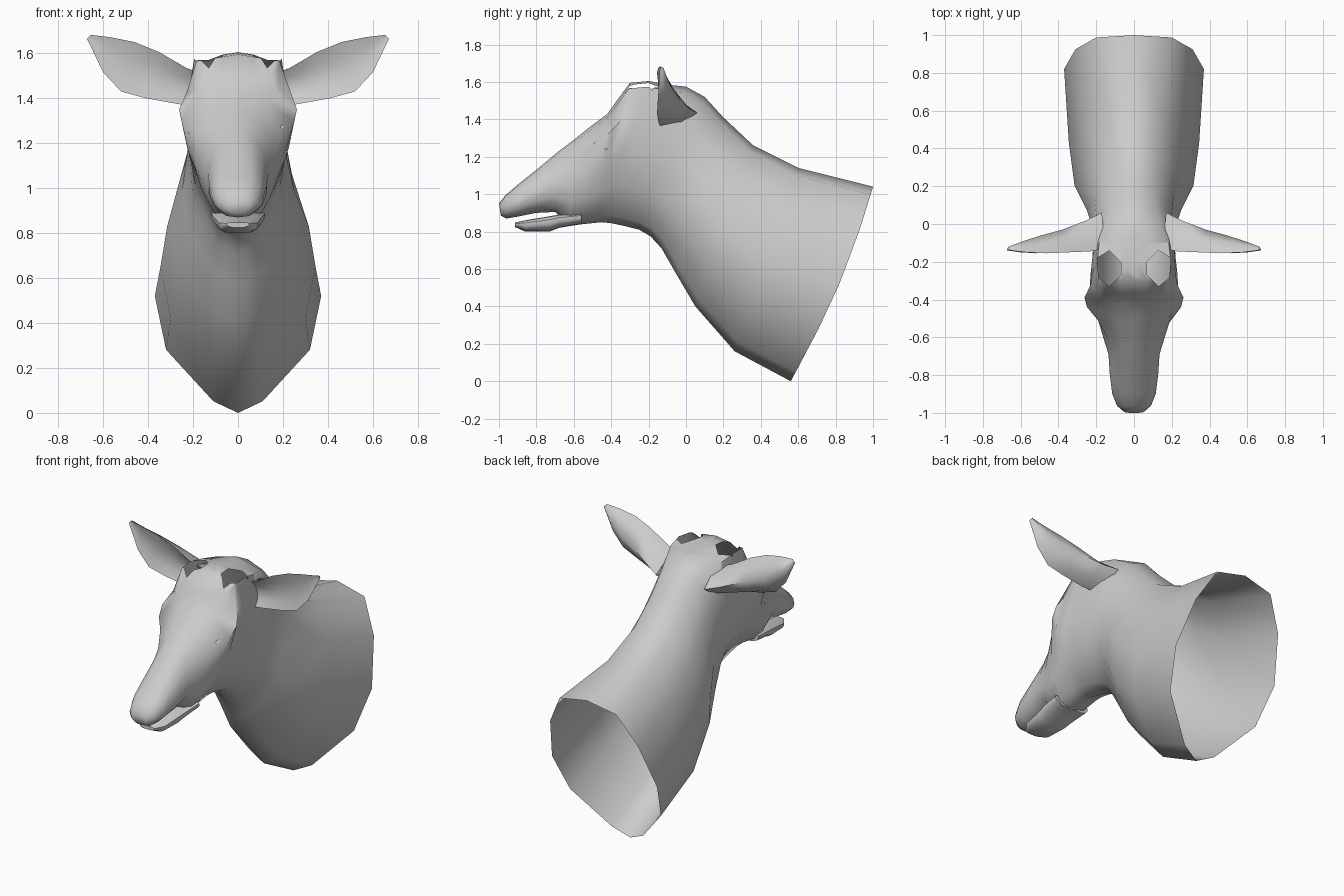
import bpy, bmesh, math
from mathutils import Vector

grey = bpy.data.materials.new("plain_grey")
grey.diffuse_color = (0.6, 0.6, 0.6, 1)


def finish(name, bm, angle=50):
    """Turn a bmesh into a smooth shaded object with one colour."""
    bmesh.ops.recalc_face_normals(bm, faces=bm.faces)
    me = bpy.data.meshes.new(name)
    bm.to_mesh(me)
    bm.free()
    me.materials.append(grey)
    for p in me.polygons:
        p.use_smooth = True
    me.set_sharp_from_angle(angle=math.radians(angle))
    ob = bpy.data.objects.new(name, me)
    bpy.context.collection.objects.link(ob)
    return ob


def loft(rings, cap_start=False, cap_end=True):
    """Skin a list of closed rings with the same point count."""
    bm = bmesh.new()
    vs = [[bm.verts.new(p) for p in r] for r in rings]
    n = len(vs[0])
    for a, b in zip(vs, vs[1:]):
        for i in range(n):
            j = (i + 1) % n
            bm.faces.new((a[i], a[j], b[j], b[i]))
    if cap_start:
        bm.faces.new(vs[0])
    if cap_end:
        bm.faces.new(vs[-1])
    return bm


LEVELS = (0.04, 0.23, 0.5, 0.73, 0.95)   # heights of the half widths, from the top


def section(ty, tz, by, bz, *widths, bow=0.0):
    """Symmetric ring from a top point, a bottom point and five half widths."""
    def at(x, f):
        return (x, ty + (by - ty) * f + bow * math.sin(math.pi * f), tz + (bz - tz) * f)
    side = [at(w, f) for w, f in zip(widths, LEVELS)]
    return [at(0, 0)] + side + [at(0, 1)] + [(-x, y, z) for x, y, z in reversed(side)]


# top y, top z, bottom y, bottom z, five half widths
NECK = [
    (1.00, 1.04, 0.56, 0.00, 0.20, 0.31, 0.37, 0.32, 0.11),
    (0.60, 1.14, 0.26, 0.16, 0.14, 0.27, 0.345, 0.30, 0.11),
    (0.36, 1.26, 0.05, 0.40, 0.12, 0.24, 0.315, 0.26, 0.10),
    (0.20, 1.41, -0.05, 0.57, 0.11, 0.21, 0.25, 0.22, 0.09),
    (0.10, 1.52, -0.13, 0.71, 0.11, 0.20, 0.22, 0.20, 0.09),
    (0.00, 1.575, -0.19, 0.775, 0.14, 0.21, 0.215, 0.19, 0.09),
]
HEAD = [
    (-0.10, 1.585, -0.25, 0.81, 0.185, 0.215, 0.22, 0.19, 0.09),
    (-0.20, 1.605, -0.33, 0.83, 0.195, 0.215, 0.23, 0.185, 0.09),
    (-0.30, 1.595, -0.40, 0.845, 0.185, 0.23, 0.235, 0.18, 0.09),
    (-0.37, 1.50, -0.45, 0.85, 0.135, 0.262, 0.225, 0.17, 0.09),
    (-0.42, 1.43, -0.50, 0.845, 0.11, 0.25, 0.205, 0.165, 0.09),
    (-0.50, 1.37, -0.55, 0.84, 0.09, 0.19, 0.185, 0.155, 0.09),
    (-0.60, 1.29, -0.62, 0.83, 0.07, 0.14, 0.16, 0.14, 0.085),
    (-0.68, 1.23, -0.70, 0.905, 0.06, 0.11, 0.135, 0.13, 0.08),
    (-0.80, 1.13, -0.80, 0.90, 0.06, 0.105, 0.128, 0.125, 0.08),
    (-0.90, 1.05, -0.90, 0.88, 0.06, 0.10, 0.115, 0.108, 0.07),
    (-0.965, 0.995, -0.96, 0.87, 0.05, 0.08, 0.09, 0.082, 0.05),
    (-1.00, 0.95, -0.99, 0.885, 0.025, 0.045, 0.052, 0.045, 0.025),
]

# Neck and head: one open-backed skin
rings = [section(*r, bow=0.04 if i == 0 else 0) for i, r in enumerate(NECK + HEAD)]
bm = loft(rings)

# Two six-sided antler openings cut in the crown
HEX = [(0.07, -0.2), (0.07, -0.27), (0.13, -0.33), (0.187, -0.285), (0.195, -0.18), (0.13, -0.14)]
for s in (1, -1):
    pts = [Vector((s * x, y, 0)) for x, y in HEX]
    mid = sum(pts, Vector()) / 6
    planes = []
    for a, b in zip(pts, pts[1:] + pts[:1]):
        n = Vector((b.y - a.y, a.x - b.x, 0)).normalized()
        if n.dot(mid - a) > 0:
            n.negate()
        planes.append((a, n))
    for a, n in planes:
        region = []
        for f in bm.faces:
            c = f.calc_center_median()
            if c.z > 1.42 and -0.42 < c.y < 0.0 and c.x * s > 0:
                region.append(f)
        geom = set(region)
        for f in region:
            geom.update(f.edges)
            geom.update(f.verts)
        bmesh.ops.bisect_plane(bm, geom=list(geom), plane_co=a, plane_no=n, dist=1e-5)
    gone = []
    for f in bm.faces:
        c = f.calc_center_median()
        if c.z > 1.42 and all(n.dot(c - a) < 0 for a, n in planes):
            gone.append(f)
    bmesh.ops.delete(bm, geom=gone, context='FACES')
finish("neck_and_head", bm, 60)

# Lower jaw: y, top z, bottom z, half width
JAW = [
    (-0.56, 0.90, 0.84, 0.12), (-0.68, 0.89, 0.82, 0.11), (-0.73, 0.882, 0.80, 0.10),
    (-0.86, 0.86, 0.80, 0.088), (-0.915, 0.848, 0.825, 0.05),
]
finish("lower_jaw", loft([section(y, t, y, b, w * 0.8, w, w, w * 0.9, w * 0.6)
                          for y, t, b, w in JAW], True))

# Ears: x at top edge, top z, x at lower edge, lower z, front y, back y
EAR = [
    (0.16, 1.51, 0.18, 1.36, -0.13, 0.06),
    (0.23, 1.535, 0.27, 1.375, -0.145, 0.02),
    (0.35, 1.605, 0.41, 1.40, -0.15, -0.03),
    (0.46, 1.65, 0.52, 1.43, -0.155, -0.06),
    (0.57, 1.672, 0.60, 1.515, -0.15, -0.09),
    (0.655, 1.682, 0.672, 1.665, -0.14, -0.12),
]


def ear_ring(s, xt, zt, xl, zl, yf, yb):
    d = yb - yf
    shape = [(0, 0.1), (0.25, 0.25), (0.5, 0.3), (0.75, 0.25), (1, 0.1),
             (0.85, 0.65), (0.5, 1.0), (0.15, 0.65)]
    return [(s * (xt + (xl - xt) * f), yf + d * (g - 0.1) / 0.9, zt + (zl - zt) * f)
            for f, g in shape]


for s, name in ((1, "left_ear"), (-1, "right_ear")):
    finish(name, loft([ear_ring(s, *r) for r in EAR]), 75)

# Eyes: shallow bumps under the brow
for s, name in ((1, "left_eye"), (-1, "right_eye")):
    bm = bmesh.new()
    bmesh.ops.create_uvsphere(bm, u_segments=12, v_segments=8, radius=1)
    for v in bm.verts:
        p = Vector((v.co.x * 0.022, v.co.y * 0.045, v.co.z * 0.032))
        v.co = Vector((s * (0.208 + p.x + p.y * 0.5), -0.455 + p.y, 1.255 + p.z))
    finish(name, bm)
